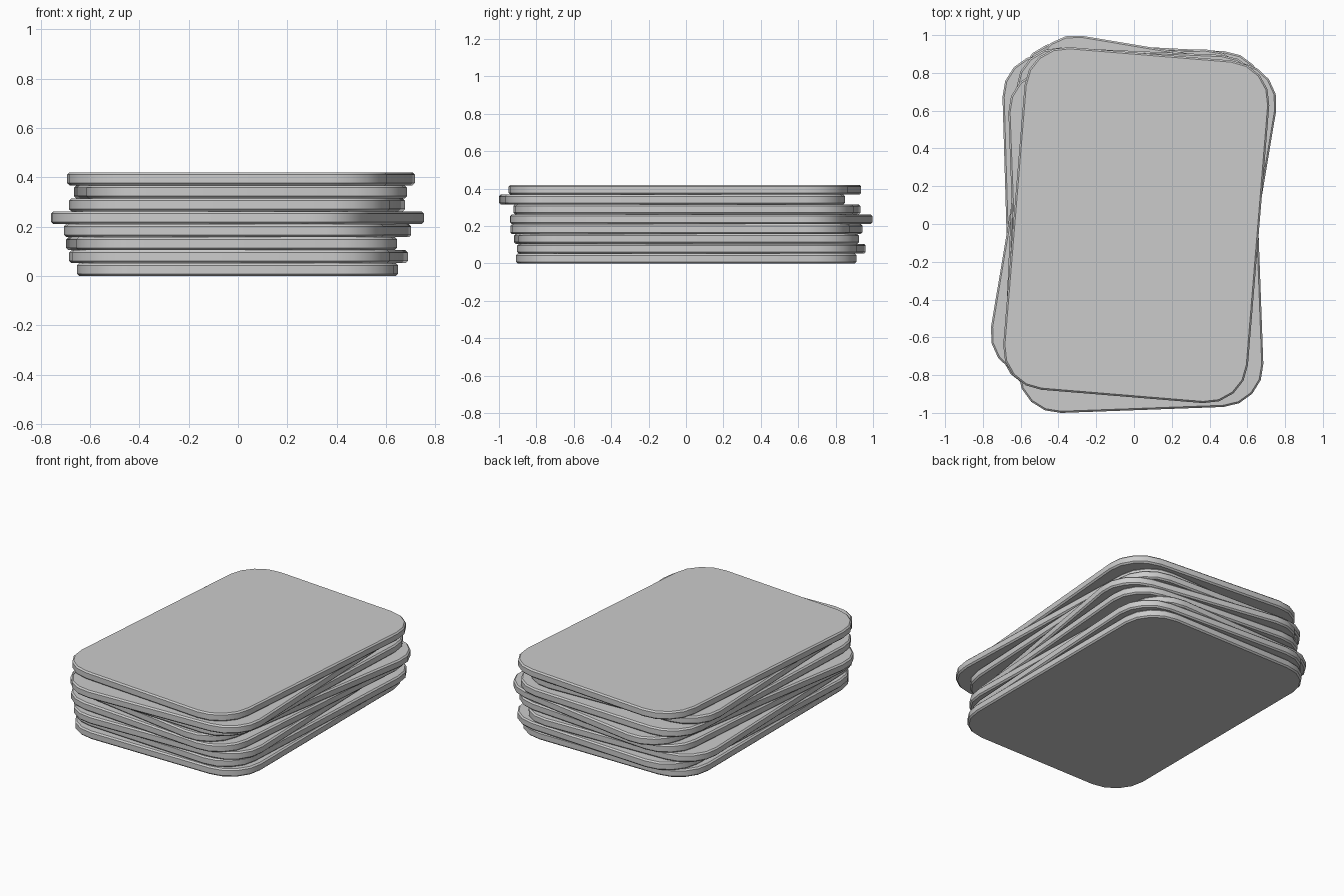
import bpy, bmesh
from math import sin, cos, radians

if "Cube" in bpy.data.objects:
    bpy.data.objects.remove(bpy.data.objects["Cube"])

A, B, R = 0.43, 0.69, 0.22      # corner-arc centres and corner radius
T = 0.0525                      # card thickness
STEPS = 4                       # segments per rounded corner

# x, y, turn in degrees, from the bottom card up
PLACEMENT = [
    (-0.002, 0.002, 0.0),
    (0.002, 0.029, -3.1),
    (-0.026, 0.002, 1.7),
    (-0.002, 0.002, -4.6),
    (-0.002, 0.028, -9.5),
    (-0.004, 0.005, -2.6),
    (0.010, -0.075, 2.1),
    (0.012, -0.006, -4.7),
]


def card_mesh():
    """Rounded slab with chamfered rims."""
    bm = bmesh.new()
    outline = []
    for k, (sx, sy) in enumerate([(1, 1), (-1, 1), (-1, -1), (1, -1)]):
        for i in range(STEPS + 1):
            a = radians(90 * k + 90 * i / STEPS)
            outline.append(bm.verts.new((sx * A + R * cos(a), sy * B + R * sin(a), 0)))
    base = bm.faces.new(outline)
    ext = bmesh.ops.extrude_face_region(bm, geom=[base])
    top = [v for v in ext["geom"] if isinstance(v, bmesh.types.BMVert)]
    bmesh.ops.translate(bm, verts=top, vec=(0, 0, T))
    bmesh.ops.recalc_face_normals(bm, faces=bm.faces)
    rims = [e for e in bm.edges if abs(e.verts[0].co.z - e.verts[1].co.z) < 1e-5]
    bmesh.ops.bevel(bm, geom=rims, offset=0.009, segments=1, affect='EDGES')
    mesh = bpy.data.meshes.new("card")
    bm.to_mesh(mesh)
    bm.free()
    return mesh


# Stack of loosely piled cards
for n, (x, y, turn) in enumerate(PLACEMENT):
    card = bpy.data.objects.new(f"card_{n + 1}", card_mesh())
    bpy.context.collection.objects.link(card)
    card.location = (x, y, n * T)
    card.rotation_euler.z = radians(turn)
    card.select_set(True)
    bpy.context.view_layer.objects.active = card

bpy.ops.object.shade_smooth_by_angle(angle=radians(30))
